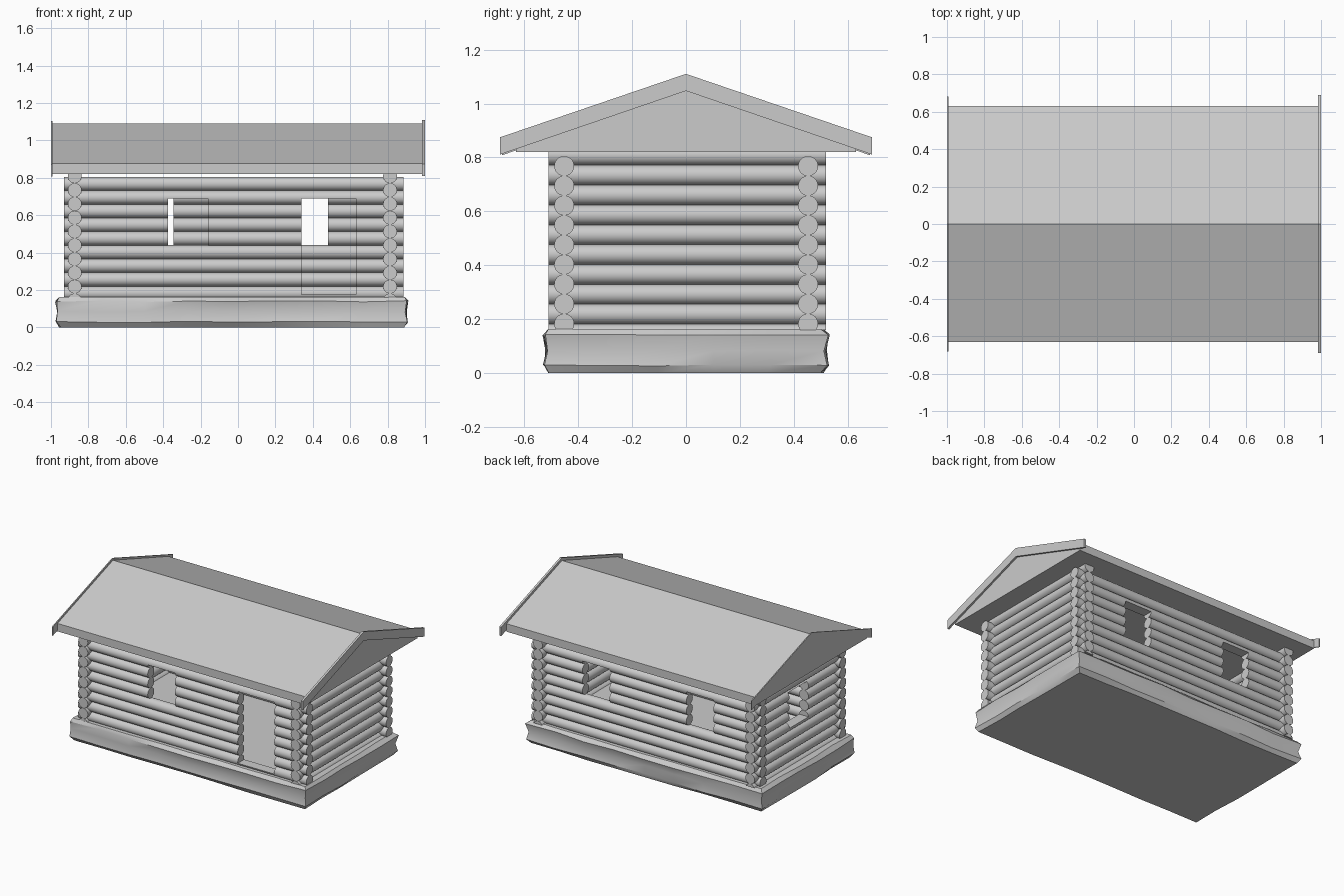
import bpy, bmesh, math, random
from mathutils import Matrix, Vector

if "Cube" in bpy.data.objects:
    bpy.data.objects.remove(bpy.data.objects["Cube"])

random.seed(4)
R = 0.037          # log radius
FLOOR, CEIL = 0.16, 0.82


def finish(bm, name, smooth=None):
    bmesh.ops.recalc_face_normals(bm, faces=bm.faces)
    mesh = bpy.data.meshes.new(name)
    bm.to_mesh(mesh)
    bm.free()
    obj = bpy.data.objects.new(name, mesh)
    bpy.context.collection.objects.link(obj)
    if smooth:
        bpy.ops.object.select_all(action='DESELECT')
        obj.select_set(True)
        bpy.context.view_layer.objects.active = obj
        bpy.ops.object.shade_smooth_by_angle(angle=math.radians(smooth))
    return obj


def prism(name, profile, x0, x1):
    """Extrude a (y, z) outline along x."""
    bm = bmesh.new()
    face = bm.faces.new([bm.verts.new((x0, y, z)) for y, z in profile])
    ext = bmesh.ops.extrude_face_region(bm, geom=[face])
    verts = [g for g in ext['geom'] if isinstance(g, bmesh.types.BMVert)]
    bmesh.ops.translate(bm, verts=verts, vec=(x1 - x0, 0, 0))
    return finish(bm, name)


def add_log(target, axis, a, b, offset, z, lo, hi):
    """Add a round log piece, clipped flat to the heights lo..hi."""
    lo, hi = max(lo, FLOOR), min(hi, CEIL)
    if min(hi, z + R) - max(lo, z - R) < 0.004 or b - a < 0.004:
        return
    bm = bmesh.new()
    bmesh.ops.create_cone(bm, cap_ends=True, segments=32, radius1=R, radius2=R, depth=b - a)
    if axis == 'x':
        place = Matrix.Translation(((a + b) / 2, offset, z)) @ Matrix.Rotation(math.pi / 2, 4, 'Y')
    else:
        place = Matrix.Translation((offset, (a + b) / 2, z)) @ Matrix.Rotation(math.pi / 2, 4, 'X')
    bm.transform(place)
    for height, up in ((lo, -1), (hi, 1)):
        if z - R < height < z + R:
            bmesh.ops.bisect_plane(bm, geom=bm.verts[:] + bm.edges[:] + bm.faces[:],
                                   plane_co=(0, 0, height), plane_no=(0, 0, up), clear_outer=True)
            bmesh.ops.holes_fill(bm, edges=[e for e in bm.edges if e.is_boundary])
    temp = bpy.data.meshes.new("temp")
    bm.to_mesh(temp)
    bm.free()
    target.from_mesh(temp)
    bpy.data.meshes.remove(temp)


def log_wall(name, axis, span, offset, heights, openings=()):
    """Stack logs; openings are (start, end, bottom, top), ordered along the wall."""
    bm = bmesh.new()
    for z in heights:
        start = span[0]
        for a, b, z0, z1 in openings:
            if z + R <= z0 + 0.002 or z - R >= z1 - 0.002:
                continue
            add_log(bm, axis, start, a, offset, z, 0, 2)
            add_log(bm, axis, a, b, offset, z, 0, z0)
            add_log(bm, axis, a, b, offset, z, z1, 2)
            start = b
        add_log(bm, axis, start, span[1], offset, z, 0, 2)
    return finish(bm, name, 30)


# Walls: long and short log courses are offset by half a log
long_z = [0.768 - 0.0731 * k for k in range(9)]
short_z = [0.808 - 0.0737 * k for k in range(10)]
long_span, short_span = (-0.93, 0.885), (-0.51, 0.52)
log_wall("front_wall", 'x', long_span, -0.452, long_z,
         [(-0.375, -0.16, 0.44, 0.69), (0.34, 0.63, 0.175, 0.69)])
log_wall("back_wall", 'x', long_span, 0.453, long_z,
         [(-0.56, -0.345, 0.44, 0.69), (0.265, 0.48, 0.44, 0.69)])
log_wall("left_wall", 'y', short_span, -0.873, short_z, [(-0.09, 0.125, 0.44, 0.69)])
log_wall("right_wall", 'y', short_span, 0.813, short_z)

# Solid roof with flat underside
prism("roof", [(-0.63, CEIL), (0.63, CEIL), (0.63, 0.877), (0, 1.09), (-0.63, 0.877)], -0.995, 0.986)


# Gable trim boards
def trim(name, x0, x1, w, top):
    end = top - w * 0.341
    prism(name, [(-w, end), (0, top), (w, end), (w, end - 0.064), (0, top - 0.063), (-w, end - 0.064)], x0, x1)


trim("left_gable_trim", -1.0, -0.993, 0.683, 1.105)
trim("right_gable_trim", 0.985, 1.0, 0.69, 1.11)

# Rough stone foundation: stacked uneven rings, pinched at mid height
bm = bmesh.new()
nx, ny = 8, 5
outline = [(-1 + 2 * i / nx, -1) for i in range(nx)] + [(1, -1 + 2 * i / ny) for i in range(ny)]
outline += [(-x, -y) for x, y in outline]
rings = []
for z, inset in ((0.004, 0.025), (0.03, 0.006), (0.085, 0.014), (0.14, 0.004), (0.163, 0.024)):
    ring = []
    for x, y in outline:
        j = random.uniform(-0.007, 0.007)
        dz = random.uniform(-0.004, 0.004) if 0.01 < z < 0.15 else 0
        ring.append(bm.verts.new((-0.033 + x * (0.943 - inset + j), y * (0.53 - inset + j), z + dz)))
    rings.append(ring)
n = len(outline)
for low, high in zip(rings, rings[1:]):
    for i in range(n):
        bm.faces.new((low[i], low[(i + 1) % n], high[(i + 1) % n], high[i]))
bm.faces.new(rings[0])
bm.faces.new(rings[-1])
for v in rings[0]:
    v.co.z = 0
finish(bm, "stone_foundation", 35)
